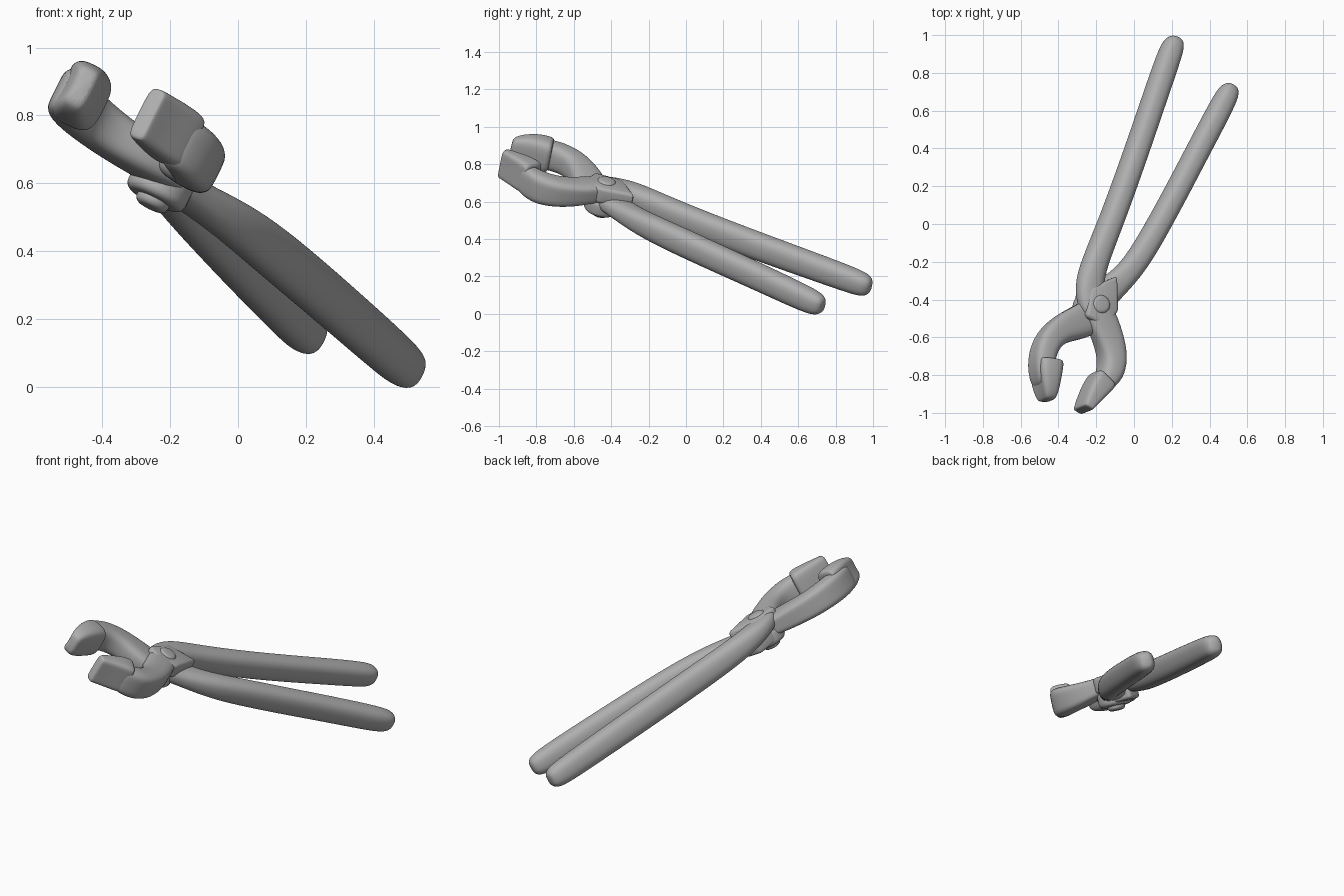
import bpy, bmesh, math
from mathutils import Vector, Matrix

cube = bpy.data.objects.get("Cube")
if cube:
    bpy.data.objects.remove(cube, do_unlink=True)

steel = bpy.data.materials.new("worn steel grey")
steel.use_nodes = True
GREY = (0.43, 0.43, 0.43, 1)
steel.diffuse_color = GREY
steel.node_tree.nodes["Principled BSDF"].inputs["Base Color"].default_value = GREY

# The tool lies in one tilted plane
NORMAL = Vector((0.5, 0.2, 1)).normalized()
PIVOT = Vector((-0.21, -0.44, 0.63))
SIDES = 16


def on_plane(x, y, lift=0.0):
    return Vector((x, y, 0.457 - 0.5 * x - 0.2 * y + lift))


def finish(name, bm, levels):
    bmesh.ops.recalc_face_normals(bm, faces=bm.faces)
    mesh = bpy.data.meshes.new(name)
    bm.to_mesh(mesh)
    bm.free()
    mesh.materials.append(steel)
    obj = bpy.data.objects.new(name, mesh)
    bpy.context.collection.objects.link(obj)
    if levels:
        sub = obj.modifiers.new("smooth", 'SUBSURF')
        sub.levels = sub.render_levels = levels
    bpy.ops.object.select_all(action='DESELECT')
    obj.select_set(True)
    bpy.context.view_layer.objects.active = obj
    bpy.ops.object.shade_smooth_by_angle(angle=math.radians(40))
    return obj


def power(value, exponent):
    return math.copysign(abs(value) ** exponent, value)


def sweep(name, rows, square=2.5, groove=0.0, outer=1):
    """Rows are x, y, lift, half width, half thickness along the part."""
    bm = bmesh.new()
    centres = [on_plane(*row[:3]) for row in rows]
    rings = []
    for i, row in enumerate(rows):
        tangent = centres[min(i + 1, len(rows) - 1)] - centres[max(i - 1, 0)]
        side = NORMAL.cross(tangent).normalized()
        ring = []
        for k in range(SIDES):
            a = math.tau * (k + 0.5) / SIDES
            u, v = (power(f(a), 2 / square) for f in (math.cos, math.sin))
            if u * outer > 0:
                u *= 1 - groove * max(0, 1 - 1.4 * abs(v))
            ring.append(bm.verts.new(centres[i] + side * u * row[3] + NORMAL * v * row[4]))
        rings.append(ring)
    for a, b in zip(rings, rings[1:]):
        for k in range(SIDES):
            n = (k + 1) % SIDES
            bm.faces.new((a[k], a[n], b[n], b[k]))
    bm.faces.new(rings[0])
    bm.faces.new(rings[-1])
    return finish(name, bm, 2)


def plate(name, outline, low, high, bevel):
    """Flat plate from a plan outline, thick along the tool normal."""
    bm = bmesh.new()
    base = [bm.verts.new(on_plane(x, y) + NORMAL * low) for x, y in outline]
    face = bm.faces.new(base)
    top = bmesh.ops.extrude_face_region(bm, geom=[face])["geom"]
    verts = [v for v in top if isinstance(v, bmesh.types.BMVert)]
    bmesh.ops.translate(bm, verts=verts, vec=NORMAL * (high - low))
    bmesh.ops.bevel(bm, geom=bm.edges[:], offset=bevel, segments=3, affect='EDGES', profile=0.5)
    return finish(name, bm, 0)


def disc(name, radius, low, high, bevel):
    bm = bmesh.new()
    bmesh.ops.create_cone(bm, cap_ends=True, segments=24, radius1=radius,
                          radius2=radius, depth=high - low)
    rims = [e for e in bm.edges if any(len(f.verts) > 4 for f in e.link_faces)]
    bmesh.ops.bevel(bm, geom=rims, offset=bevel, segments=4, affect='EDGES', profile=0.5)
    turn = NORMAL.to_track_quat('Z', 'Y').to_matrix().to_4x4()
    place = Matrix.Translation(PIVOT + NORMAL * (low + high) / 2) @ turn
    bmesh.ops.transform(bm, matrix=place, verts=bm.verts)
    return finish(name, bm, 0)


# Handles, from rounded tip to pivot
sweep("long_handle", [
    (0.222, 0.99, -0.008, 0.028, 0.035), (0.215, 0.965, -0.008, 0.052, 0.06),
    (0.193, 0.91, -0.008, 0.064, 0.07), (0.107, 0.66, -0.01, 0.063, 0.074),
    (0.005, 0.36, -0.013, 0.063, 0.077), (-0.11, 0.04, -0.012, 0.064, 0.077),
    (-0.195, -0.17, -0.005, 0.067, 0.073), (-0.237, -0.3, 0.01, 0.076, 0.064),
    (-0.23, -0.4, 0.02, 0.085, 0.05), (-0.19, -0.5, 0.03, 0.08, 0.05)])
sweep("short_handle", [
    (0.52, 0.735, -0.013, 0.028, 0.035), (0.507, 0.712, -0.014, 0.052, 0.06),
    (0.477, 0.65, -0.014, 0.063, 0.071), (0.35, 0.41, -0.013, 0.062, 0.074),
    (0.22, 0.16, -0.015, 0.062, 0.076), (0.105, -0.05, -0.018, 0.063, 0.076),
    (0.015, -0.2, -0.022, 0.065, 0.07), (-0.07, -0.3, -0.028, 0.068, 0.06),
    (-0.17, -0.38, -0.035, 0.085, 0.05), (-0.25, -0.48, -0.03, 0.08, 0.05)])

# Curved jaw arms
sweep("right_jaw_arm", [
    (-0.16, -0.44, -0.03, 0.09, 0.045), (-0.275, -0.513, -0.02, 0.102, 0.062),
    (-0.375, -0.545, -0.01, 0.082, 0.07), (-0.455, -0.607, 0, 0.072, 0.076),
    (-0.49, -0.7, 0.003, 0.068, 0.08), (-0.492, -0.8, 0, 0.058, 0.08),
    (-0.48, -0.87, 0, 0.04, 0.068)],
    square=3, groove=0.2, outer=-1)
sweep("left_jaw_arm", [
    (-0.22, -0.38, 0.03, 0.07, 0.045), (-0.175, -0.5, 0.02, 0.09, 0.058),
    (-0.137, -0.6, 0.005, 0.082, 0.07), (-0.113, -0.7, 0, 0.076, 0.08),
    (-0.122, -0.785, 0, 0.07, 0.087), (-0.155, -0.84, 0.005, 0.055, 0.085),
    (-0.195, -0.885, 0.01, 0.04, 0.075)],
    square=3, groove=0.15, outer=1)

# Thick gripping ends
sweep("right_jaw_grip", [
    (-0.46, -0.72, 0.015, 0.065, 0.08), (-0.46, -0.73, 0.015, 0.078, 0.095),
    (-0.466, -0.8, 0.015, 0.071, 0.097), (-0.464, -0.87, 0.012, 0.056, 0.088),
    (-0.461, -0.92, 0.01, 0.04, 0.07), (-0.461, -0.938, 0.01, 0.026, 0.05)],
    square=3.4, groove=0.4, outer=-1)
sweep("left_jaw_grip", [
    (-0.16, -0.82, 0.02, 0.055, 0.075), (-0.167, -0.828, 0.022, 0.068, 0.09),
    (-0.2, -0.87, 0.022, 0.062, 0.092), (-0.24, -0.93, 0.02, 0.045, 0.088),
    (-0.267, -0.978, 0.018, 0.032, 0.084), (-0.27, -0.985, 0.018, 0.026, 0.08)],
    square=4.5, groove=0.25, outer=1)

# Pivot joint: a square lug on each face, round boss below, rivet through all
plate("upper_lug", [(-0.115, -0.285), (-0.11, -0.47), (-0.17, -0.56),
                    (-0.28, -0.5), (-0.26, -0.35)], -0.02, 0.072, 0.018)
plate("lower_lug", [(-0.17, -0.265), (-0.255, -0.28), (-0.285, -0.42),
                    (-0.22, -0.53), (-0.13, -0.43)], -0.095, 0.02, 0.018)
disc("pivot_boss", 0.095, -0.09, 0, 0.025)
disc("rivet", 0.052, -0.115, 0.1, 0.022)
